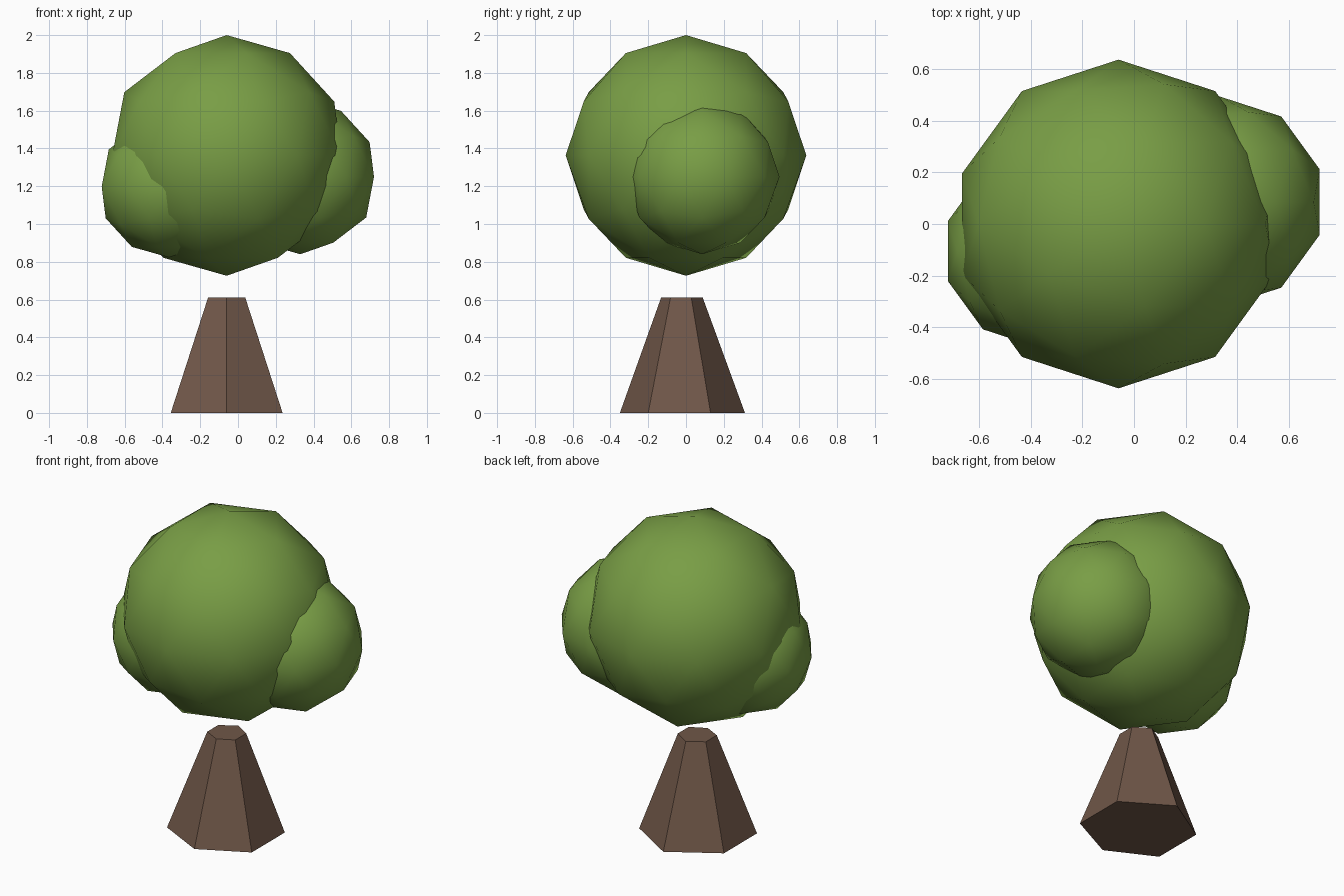
import bpy, bmesh
from mathutils import Vector

if "Cube" in bpy.data.objects:
    bpy.data.objects.remove(bpy.data.objects["Cube"])


def material(name, color):
    m = bpy.data.materials.new(name)
    m.diffuse_color = color
    m.use_nodes = True
    m.node_tree.nodes["Principled BSDF"].inputs["Base Color"].default_value = m.diffuse_color
    return m


leaf = material("leaf_green", (0.19, 0.34, 0.06, 1))
bark = material("bark_brown", (0.16, 0.095, 0.065, 1))

# Foliage: one big crown and two smaller side lobes
for name, radius, centre in [
    ("main_foliage", 0.637, (-0.06, 0, 1.363)),
    ("right_foliage", 0.41, (0.33, 0.085, 1.25)),
    ("left_foliage", 0.375, (-0.365, -0.105, 1.198)),
]:
    bpy.ops.mesh.primitive_ico_sphere_add(subdivisions=2, radius=radius, location=centre)
    ob = bpy.context.object
    ob.name = name
    ob.data.materials.append(leaf)
    bpy.ops.object.shade_smooth()

# Trunk: slightly irregular tapered hexagon
outline = [(0, -0.35), (0.296, -0.2), (0.296, 0.13),
           (0, 0.312), (-0.296, 0.13), (-0.296, -0.2)]
pivot = Vector((0, -0.023, 0))
bm = bmesh.new()
base = bm.faces.new([bm.verts.new((x, y, 0)) for x, y in outline])
grown = bmesh.ops.extrude_face_region(bm, geom=[base], use_keep_orig=True)
for v in (g for g in grown["geom"] if isinstance(g, bmesh.types.BMVert)):
    v.co = pivot + (v.co - pivot) * 0.331 + Vector((0, 0, 0.612))
bmesh.ops.recalc_face_normals(bm, faces=bm.faces)
mesh = bpy.data.meshes.new("trunk")
bm.to_mesh(mesh)
bm.free()
trunk = bpy.data.objects.new("trunk", mesh)
trunk.location.x = -0.06
mesh.materials.append(bark)
bpy.context.collection.objects.link(trunk)
